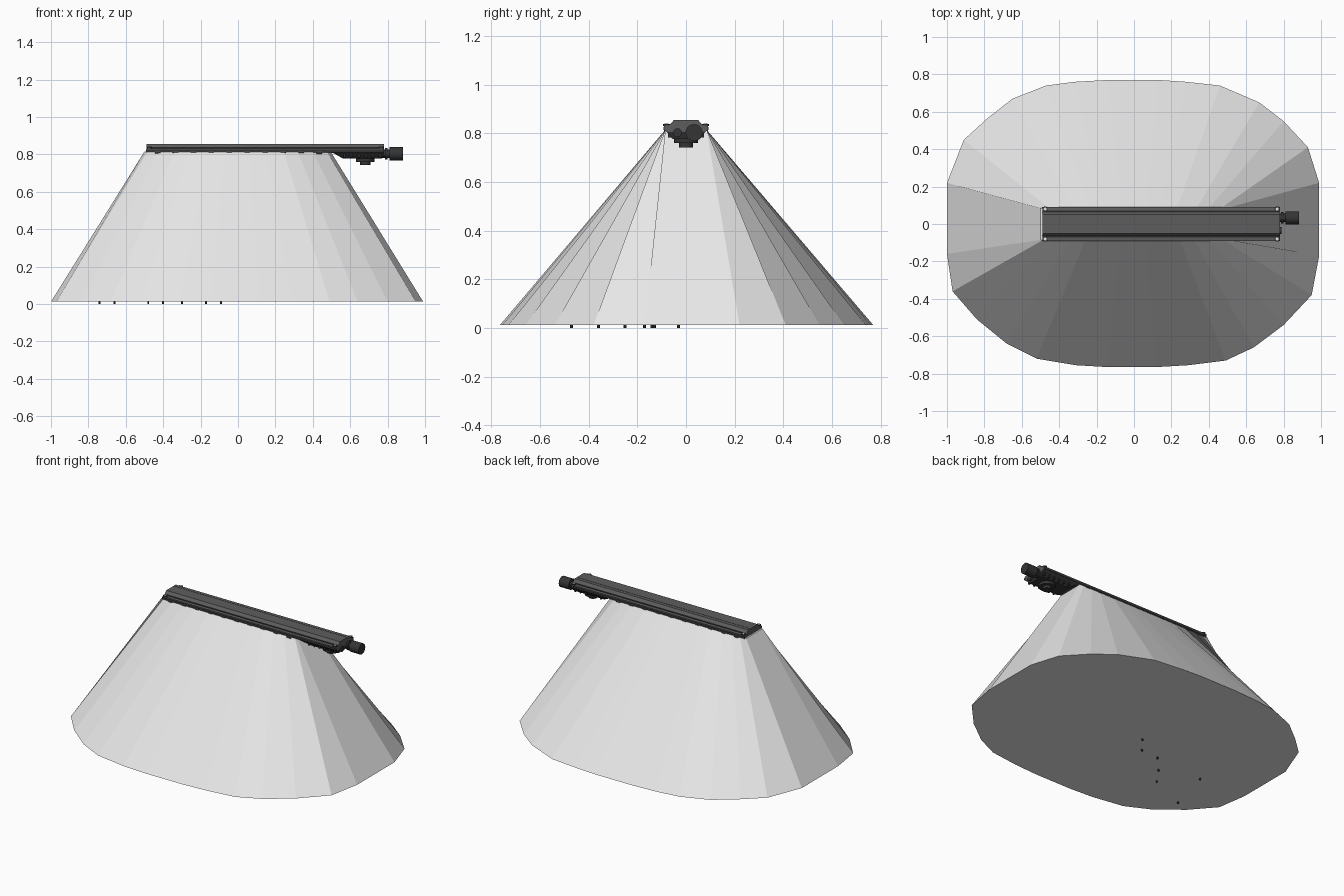
import bpy, bmesh, math
from mathutils import Matrix, Vector

if "Cube" in bpy.data.objects:
    bpy.data.objects.remove(bpy.data.objects["Cube"], do_unlink=True)


def material(name, value):
    mat = bpy.data.materials.new(name)
    mat.use_nodes = True
    colour = (value, value, value, 1)
    mat.diffuse_color = colour
    mat.node_tree.nodes["Principled BSDF"].inputs["Base Color"].default_value = colour
    return mat


PALE = material("pale grey", 0.8)
GREY = material("housing grey", 0.11)
DARK = material("dark grey", 0.035)


def finish(bm, name, mat):
    bmesh.ops.recalc_face_normals(bm, faces=bm.faces)
    mesh = bpy.data.meshes.new(name)
    bm.to_mesh(mesh)
    bm.free()
    mesh.materials.append(mat)
    obj = bpy.data.objects.new(name, mesh)
    bpy.context.collection.objects.link(obj)
    return obj


def loft(name, mat, first, second):
    """Closed solid between two matching rings of points."""
    bm = bmesh.new()
    a = [bm.verts.new(p) for p in first]
    b = [bm.verts.new(p) for p in second]
    bm.faces.new(a)
    bm.faces.new(b)
    for i in range(len(a)):
        j = (i + 1) % len(a)
        bm.faces.new((a[i], a[j], b[j], b[i]))
    return finish(bm, name, mat)


def extrude_x(name, mat, profile, x0, x1):
    return loft(name, mat, [(x0, y, z) for y, z in profile],
                [(x1, y, z) for y, z in profile])


def boxes(name, mat, size, centres):
    bm = bmesh.new()
    for c in centres:
        bmesh.ops.create_cube(bm, size=1, matrix=Matrix.Translation(c) @ Matrix.Diagonal((*size, 1)))
    return finish(bm, name, mat)


def cylinders(name, mat, radius, depth, centres, along_x=False, sides=20):
    bm = bmesh.new()
    turn = Matrix.Rotation(math.pi / 2, 4, "Y") if along_x else Matrix()
    for c in centres:
        bmesh.ops.create_cone(bm, cap_ends=True, segments=sides, radius1=radius,
                              radius2=radius, depth=depth, matrix=Matrix.Translation(c) @ turn)
    obj = finish(bm, name, mat)
    for o in bpy.context.selected_objects:
        o.select_set(False)
    obj.select_set(True)
    bpy.context.view_layer.objects.active = obj
    bpy.ops.object.shade_smooth_by_angle(angle=math.radians(35))
    return obj


# Flared skirt: faceted rounded outline narrowing to the slot under the bar
outline = [(-1, .22), (-.91, .45), (-.79, .56), (-.65, .67), (-.47, .74), (-.32, .76),
           (-.14, .77), (.13, .77), (.28, .76), (.46, .74), (.67, .65), (.8, .55),
           (.93, .41), (.99, .22), (.99, -.17), (.95, -.38), (.8, -.54), (.64, -.66),
           (.49, -.73), (.29, -.755), (.12, -.765), (-.14, -.765), (-.31, -.755),
           (-.52, -.72), (-.68, -.64), (-.84, -.51), (-.97, -.36), (-1, -.16)]
loft("skirt", PALE, [(x, y, .012) for x, y in outline],
     [(x * .5, math.copysign(.085, y), .815) for x, y in outline])

# Tiny feet below the skirt
cylinders("feet", DARK, .006, .014,
          [(x, y, .007) for x, y in ((-.09, -.03), (-.17, -.13), (-.3, -.14), (-.4, -.25),
                                     (-.48, -.36), (-.66, -.17), (-.74, -.47))], sides=6)

# Long housing with a raised lid
half = [(.07, .806), (.09, .812), (.09, .832), (.068, .834), (.05, .855)]
extrude_x("housing", GREY, half + [(-y, z) for y, z in reversed(half)], -.49, .78)

# Grooves along the lid and dark trim along the sides
boxes("lid_grooves", DARK, (1.26, .007, .006), [(.145, s * .068, .834) for s in (-1, 1)])
boxes("lid_seam", DARK, (1.26, .002, .002), [(.145, .027, .855)])
boxes("side_trim", DARK, (1.272, .004, .012), [(.145, s * .09, .82) for s in (-1, 1)])

# Clips under the long edges
boxes("edge_clips", DARK, (.03, .014, .014),
      [(-.43 + .096 * i, s * .083, .807) for i in range(10) for s in (-1, 1)])

# Corner screws
corners = [(x, s * .08) for x in (-.475, .765) for s in (-1, 1)]
cylinders("screw_washers", DARK, .014, .008, [(x, y, .834) for x, y in corners])
cylinders("screw_heads", PALE, .008, .008, [(x, y, .837) for x, y in corners])

# Tapered mounting block under the overhanging end, with ribs and a stud
loft("mount_block", DARK,
     [(.5, -.085, .812), (.78, -.085, .812), (.78, .085, .812), (.5, .085, .812)],
     [(.56, -.055, .778), (.77, -.055, .778), (.77, .055, .778), (.56, .055, .778)])
boxes("mount_ribs", DARK, (.01, .15, .026), [(.57 + .038 * i, 0, .796) for i in range(6)])
cylinders("stud_base", DARK, .05, .02, [(.68, 0, .77)])
cylinders("stud", DARK, .028, .02, [(.68, 0, .752)])

# Cable connector on the end
cylinders("connector_neck", DARK, .022, .06, [(.795, .033, .803)], along_x=True)
cylinders("connector_collar", DARK, .03, .012, [(.792, .033, .803)], along_x=True)
cylinders("connector_knob", DARK, .035, .072, [(.847, .033, .803)], along_x=True)
cylinders("end_plug", DARK, .018, .012, [(.782, -.035, .803)], along_x=True)
